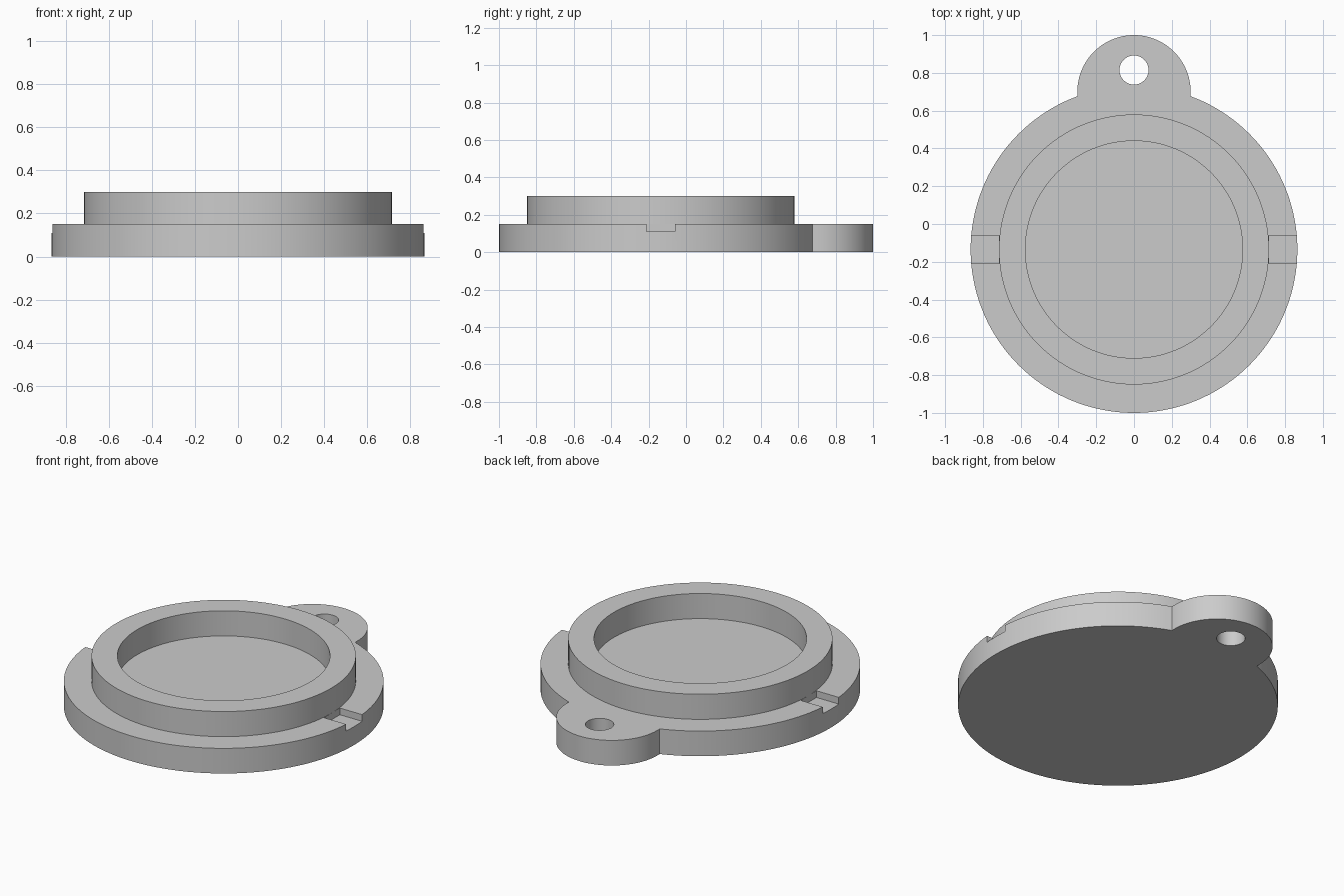
import bpy, bmesh
from math import pi, cos, sin, acos

cube = bpy.data.objects.get("Cube")
if cube:
    bpy.data.objects.remove(cube)

CY = -0.135          # centre of the round body
R_BASE, R_OUT, R_IN = 0.865, 0.715, 0.575
H_BASE, H_TOP = 0.15, 0.30
TAB_R, TAB_Y = 0.30, 0.70

grey = bpy.data.materials.new("light grey")
grey.use_nodes = True
colour = (0.6, 0.6, 0.6, 1)
grey.diffuse_color = colour
grey.node_tree.nodes["Principled BSDF"].inputs["Base Color"].default_value = colour


def arc(cy, r, start, end, n):
    """Points along an arc centred on x = 0, both ends included."""
    return [(r * cos(start + (end - start) * i / n),
             cy + r * sin(start + (end - start) * i / n)) for i in range(n + 1)]


def make(name, bm):
    bmesh.ops.recalc_face_normals(bm, faces=bm.faces)
    mesh = bpy.data.meshes.new(name)
    bm.to_mesh(mesh)
    bm.free()
    ob = bpy.data.objects.new(name, mesh)
    bpy.context.collection.objects.link(ob)
    mesh.materials.append(grey)
    return ob


def prism(name, outline, z0, z1):
    """Extrude a closed outline from z0 to z1."""
    bm = bmesh.new()
    face = bm.faces.new([bm.verts.new((x, y, z0)) for x, y in outline])
    ext = bmesh.ops.extrude_face_region(bm, geom=[face], use_keep_orig=True)
    top = [v for v in ext["geom"] if isinstance(v, bmesh.types.BMVert)]
    bmesh.ops.translate(bm, verts=top, vec=(0, 0, z1 - z0))
    return make(name, bm)


def activate(ob):
    bpy.ops.object.select_all(action="DESELECT")
    ob.select_set(True)
    bpy.context.view_layer.objects.active = ob


def cut(ob, cutter):
    mod = ob.modifiers.new("cut", "BOOLEAN")
    mod.operation, mod.solver, mod.object = "DIFFERENCE", "EXACT", cutter
    activate(ob)
    bpy.ops.object.modifier_apply(modifier=mod.name)
    bpy.data.objects.remove(cutter)


# Base plate: round disc whose outline runs into a rounded tab at the back
join = acos(TAB_R / R_BASE)
outline = arc(CY, R_BASE, pi - join, 2 * pi + join, 128)
outline += arc(TAB_Y, TAB_R, 0, pi, 48)
base = prism("base_plate", outline, 0, H_BASE)

# Hole through the tab
cut(base, prism("hole_cutter", arc(0.815, 0.077, 0, 2 * pi, 48)[:-1], -0.1, 0.3))

# Shallow notch in the rim on each side
for side in (-1, 1):
    a, b = side * R_OUT, side * 1.0
    corners = [(a, CY - 0.075), (b, CY - 0.075), (b, CY + 0.075), (a, CY + 0.075)]
    cut(base, prism("notch_cutter", corners, 0.11, 0.3))

# Raised ring: open section swept around, standing on the plate
bm = bmesh.new()
section = [(R_OUT, H_BASE), (R_OUT, H_TOP), (R_IN, H_TOP), (R_IN, H_BASE)]
N = 128
loops = [[bm.verts.new((x, y, z)) for x, y in arc(CY, r, 0, 2 * pi, N)[:-1]]
         for r, z in section]
for low, high in zip(loops, loops[1:]):
    for i in range(N):
        j = (i + 1) % N
        bm.faces.new((low[i], low[j], high[j], high[i]))
ring = make("raised_ring", bm)

for ob in (base, ring):
    activate(ob)
    bpy.ops.object.shade_smooth_by_angle(angle=0.5)
